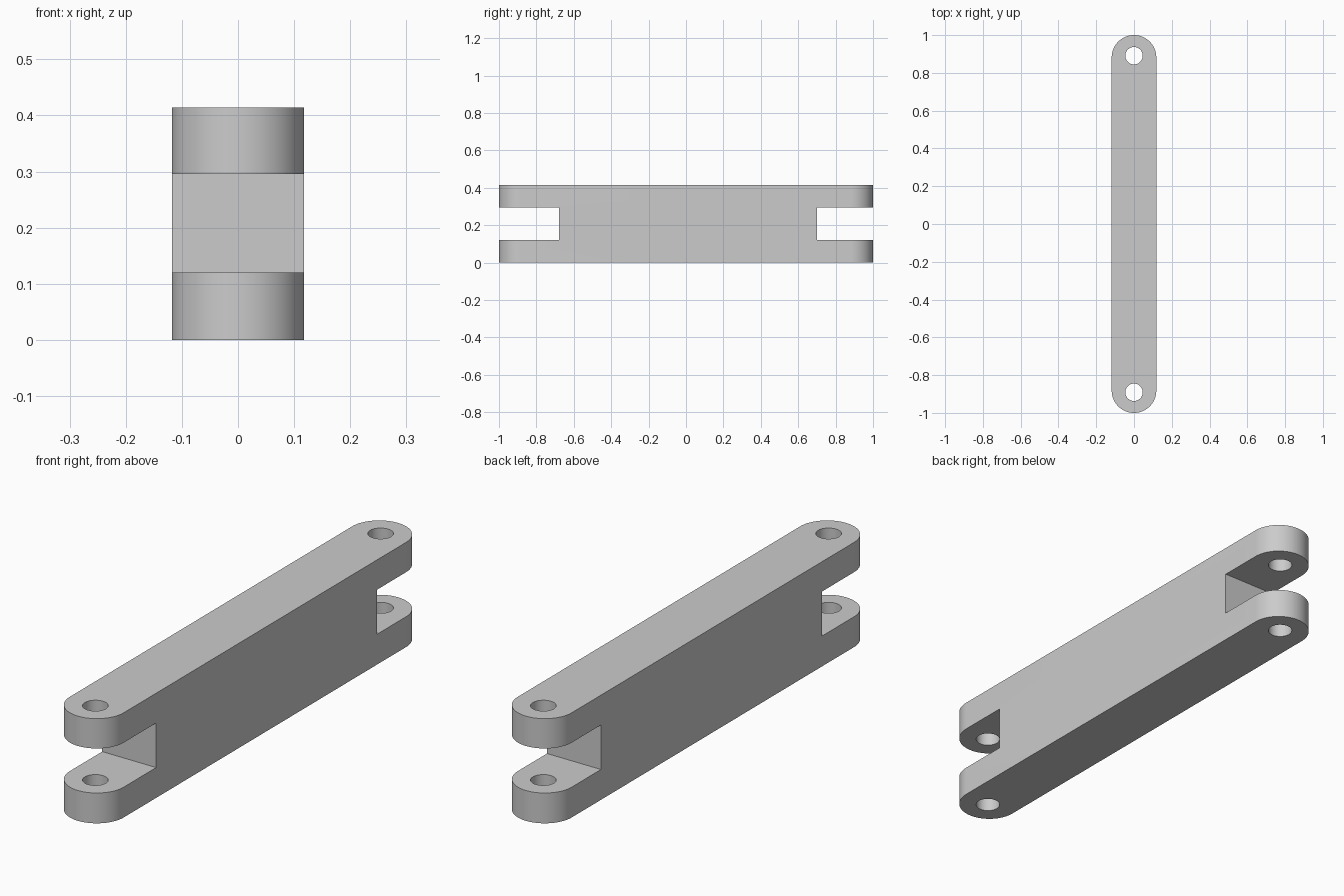
import bpy
import bmesh
from math import pi, sin, cos, radians

cube = bpy.data.objects.get("Cube")
if cube:
    bpy.data.objects.remove(cube, do_unlink=True)

WIDTH, HEIGHT = 0.118, 0.414      # half width, full height
SLOT_LOW, SLOT_HIGH = 0.12, 0.296
HOLE_RADIUS, HOLE_Y = 0.046, 0.891

grey = bpy.data.materials.new("plain_grey")
grey.use_nodes = True
colour = (0.6, 0.6, 0.6, 1)
grey.diffuse_color = colour
grey.node_tree.nodes["Principled BSDF"].inputs["Base Color"].default_value = colour


def prism(name, outline, low, high):
    """Extrude a flat outline from low to high."""
    bm = bmesh.new()
    base = bm.faces.new([bm.verts.new((x, y, low)) for x, y in outline])
    top = bmesh.ops.extrude_face_region(bm, geom=[base])["geom"]
    verts = [v for v in top if isinstance(v, bmesh.types.BMVert)]
    bmesh.ops.translate(bm, verts=verts, vec=(0, 0, high - low))
    bmesh.ops.recalc_face_normals(bm, faces=bm.faces[:])
    mesh = bpy.data.meshes.new(name)
    bm.to_mesh(mesh)
    bm.free()
    mesh.materials.append(grey)
    obj = bpy.data.objects.new(name, mesh)
    bpy.context.collection.objects.link(obj)
    return obj


def arc(y, radius, start, sweep, steps):
    return [(radius * cos(start + sweep * i / steps),
             y + radius * sin(start + sweep * i / steps)) for i in range(steps + 1)]


# Round-ended bar
centre = 1 - WIDTH
outline = arc(centre, WIDTH, 0, pi, 48) + arc(-centre, WIDTH, pi, pi, 48)
link = prism("link_bar", outline, 0, HEIGHT)

# Fork slots and pin holes
cutters = []
for name, inner, outer in (("front", -0.68, -1.1), ("back", 0.70, 1.1)):
    box = [(-0.2, inner), (0.2, inner), (0.2, outer), (-0.2, outer)]
    cutters.append(prism(name + "_slot_cutter", box, SLOT_LOW, SLOT_HIGH))
    side = 1 if outer > 0 else -1
    circle = arc(side * HOLE_Y, HOLE_RADIUS, 0, 2 * pi, 48)[:-1]
    cutters.append(prism(name + "_hole_cutter", circle, -0.1, HEIGHT + 0.1))

bpy.ops.object.select_all(action="DESELECT")
bpy.context.view_layer.objects.active = link
link.select_set(True)
for cutter in cutters:
    cutter.hide_render = True
    mod = link.modifiers.new(cutter.name, "BOOLEAN")
    mod.operation = "DIFFERENCE"
    mod.solver = "EXACT"
    mod.object = cutter
    bpy.ops.object.modifier_apply(modifier=mod.name)
    bpy.data.objects.remove(cutter, do_unlink=True)

bpy.ops.object.shade_smooth_by_angle(angle=radians(30))
